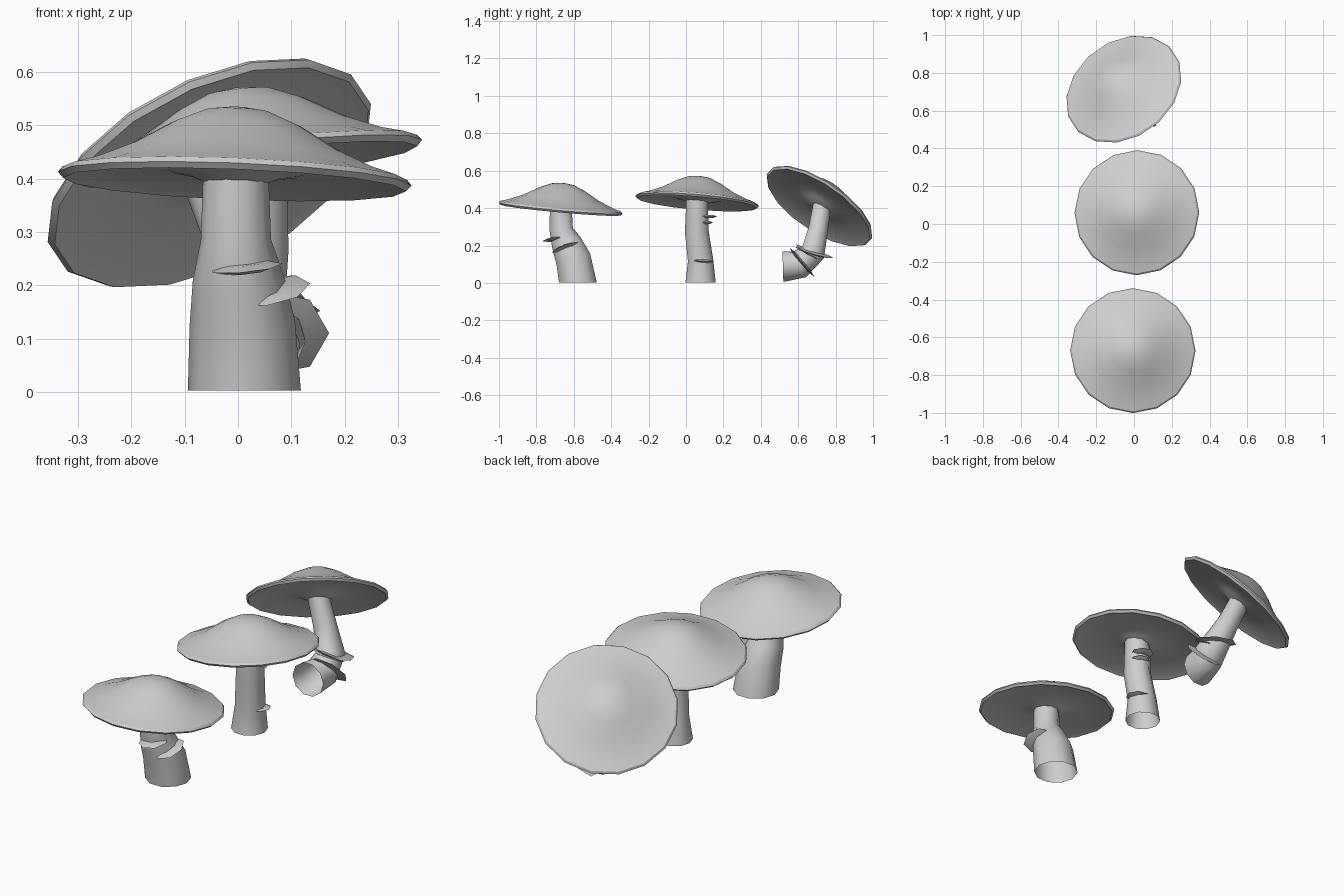
import bpy, bmesh, math
from mathutils import Vector, Matrix

cube = bpy.data.objects.get("Cube")
if cube:
    bpy.data.objects.remove(cube, do_unlink=True)

grey = bpy.data.materials.new("pale_grey")
grey.use_nodes = True
colour = (0.62, 0.62, 0.62, 1)
grey.diffuse_color = colour
grey.node_tree.nodes["Principled BSDF"].inputs["Base Color"].default_value = colour
UP = Vector((0, 0, 1))


def finish(name, bm, angle):
    bmesh.ops.recalc_face_normals(bm, faces=bm.faces)
    mesh = bpy.data.meshes.new(name)
    bm.to_mesh(mesh)
    bm.free()
    mesh.materials.append(grey)
    obj = bpy.data.objects.new(name, mesh)
    bpy.context.collection.objects.link(obj)
    bpy.ops.object.select_all(action='DESELECT')
    obj.select_set(True)
    bpy.context.view_layer.objects.active = obj
    bpy.ops.object.shade_smooth_by_angle(angle=math.radians(angle))
    return obj


def bridge(bm, rings):
    """Join successive rings of points with quads."""
    for a, b in zip(rings, rings[1:]):
        n = len(a)
        for i in range(n):
            j = (i + 1) % n
            bm.faces.new((a[i], a[j], b[j], b[i]))


def ring(bm, matrix, radius, height, sides, stretch=1.0):
    turn = 2 * math.pi / sides
    return [bm.verts.new(matrix @ Vector((radius * math.cos(turn * i),
                                          radius * stretch * math.sin(turn * i), height)))
            for i in range(sides)]


def placed(centre, normal):
    spin = UP.rotation_difference(Vector(normal).normalized())
    return Matrix.Translation(centre) @ spin.to_matrix().to_4x4()


def lathe(name, profile, centre, normal, sides, angle, stretch=1.0):
    """Turned solid, closed at the first and last ring."""
    bm = bmesh.new()
    m = placed(centre, normal)
    rings = [ring(bm, m, r, h, sides, stretch) for r, h in profile]
    bridge(bm, rings)
    bm.faces.new(rings[0])
    bm.faces.new(rings[-1])
    return finish(name, bm, angle)


def stem(name, path, first_normal, sides=10):
    """Open bent tube through (x, y, z, radius) points."""
    bm = bmesh.new()
    pts = [Vector(p[:3]) for p in path]
    rings = []
    for i, p in enumerate(pts):
        tangent = pts[min(i + 1, len(pts) - 1)] - pts[max(i - 1, 0)]
        if i == 0:
            tangent = first_normal
        rings.append(ring(bm, placed(p, tangent), path[i][3], 0, sides))
    bridge(bm, rings)
    return finish(name, bm, 45)


# Shared cap section: domed top, flared lip, shallow gill side
CAP = [(0.02, 0.131), (0.06, 0.125), (0.12, 0.1), (0.2, 0.054), (0.28, 0.02),
       (0.324, 0.007), (0.332, -0.003), (0.322, -0.014), (0.295, -0.005),
       (0.2, 0.004), (0.13, 0.008), (0.085, 0.0), (0.055, -0.012)]

# Each mushroom: cap placement, stem path, base direction, bracket shelves
# (shelf = centre, normal, radius, stretch)
MUSHROOMS = {
    "front": dict(
        cap=((-0.006, -0.67, 0.403), (0.04, 0.09, 1)),
        base=(0, 0, 1),
        path=[(0.012, -0.578, 0.003, 0.106), (0.008, -0.603, 0.13, 0.099),
              (0.0, -0.64, 0.215, 0.085), (-0.004, -0.667, 0.285, 0.066),
              (-0.004, -0.67, 0.42, 0.061)],
        shelves=[((0.015, -0.7, 0.234), (-0.1, -0.14, 1), 0.07, 1.0),
                 ((0.065, -0.645, 0.19), (-0.2, -0.36, 1), 0.072, 1.1)]),
    "middle": dict(
        cap=((0.015, 0.06, 0.44), (-0.11, 0.085, 1)),
        base=(0, 0, 1),
        path=[(0.01, 0.078, 0.003, 0.085), (0.014, 0.078, 0.12, 0.071),
              (0.028, 0.058, 0.27, 0.067), (0.03, 0.059, 0.46, 0.06)],
        shelves=[((0.04, 0.112, 0.356), (0, 0.02, 1), 0.055, 1.0),
                 ((0.045, 0.1, 0.322), (0, -0.03, 1), 0.045, 1.0),
                 ((0.05, 0.09, 0.117), (0, 0.06, 1), 0.06, 1.0)]),
    "back": dict(
        cap=((-0.055, 0.715, 0.413), (-0.39, 0.515, 0.764)),
        base=(0, 1, 0.03),
        path=[(0.03, 0.518, 0.087, 0.086), (0.048, 0.61, 0.1, 0.079),
              (0.045, 0.68, 0.165, 0.068), (-0.005, 0.706, 0.28, 0.055),
              (-0.066, 0.73, 0.43, 0.05)],
        shelves=[((0.075, 0.62, 0.11), (0, 0.76, 0.65), 0.096, 1.1),
                 ((0.055, 0.685, 0.162), (0.1, 0.27, 0.95), 0.1, 1.1),
                 ((0.065, 0.65, 0.165), (0.1, 0.5, 0.8), 0.075, 1.0)]),
}

for place, spec in MUSHROOMS.items():
    lathe(place + "_cap", CAP, *spec["cap"], sides=16, angle=35)
    stem(place + "_stem", spec["path"], Vector(spec["base"]))
    for k, (centre, normal, size, stretch) in enumerate(spec["shelves"], 1):
        # Thin lens-shaped bracket with few sides
        lens = [(size * 0.6, 0.008), (size, 0.0), (size * 0.6, -0.008)]
        lathe(f"{place}_shelf_{k}", lens, centre, normal, 7, 20, stretch)
